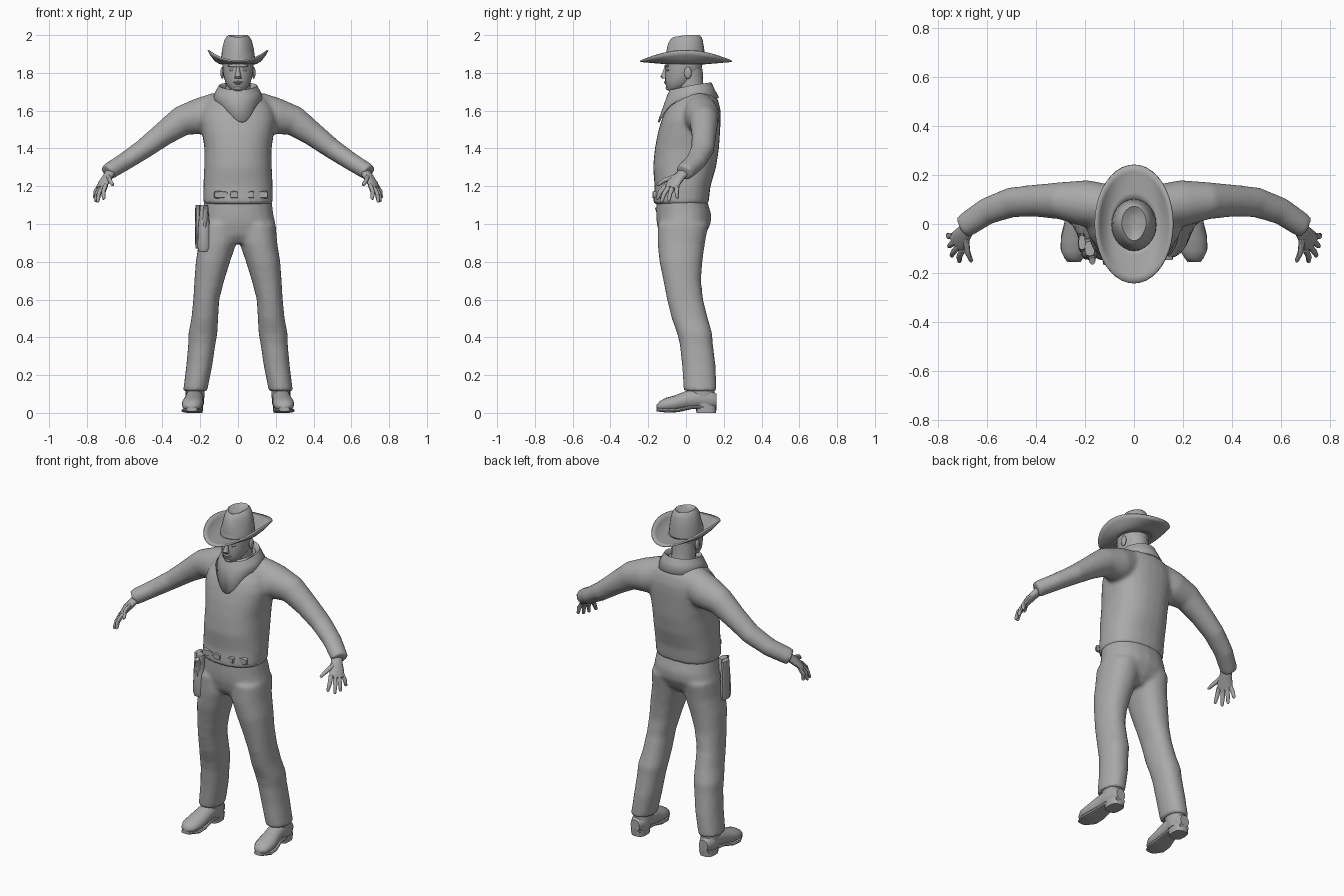
import bpy, bmesh, math
from mathutils import Vector

cube = bpy.data.objects.get("Cube")
if cube:
    bpy.data.objects.remove(cube, do_unlink=True)

grey = bpy.data.materials.new("plain_grey")
grey.use_nodes = True
grey.diffuse_color = (0.4, 0.4, 0.4, 1)
grey.node_tree.nodes["Principled BSDF"].inputs["Base Color"].default_value = (0.4, 0.4, 0.4, 1)


def bridge(bm, rings, caps=True):
    for lower, upper in zip(rings, rings[1:]):
        n = len(lower)
        for i in range(n):
            j = (i + 1) % n
            bm.faces.new((lower[i], lower[j], upper[j], upper[i]))
    if caps:
        bm.faces.new(rings[0][::-1])
        bm.faces.new(rings[-1])


def loft(bm, sections, ref=(1, 0, 0), axis=None, sides=20, power=1.0):
    """Closed tube through (x, y, z, radius along ref, other radius)."""
    centres = [Vector(s[:3]) for s in sections]
    rings = []
    for k, s in enumerate(sections):
        if axis:
            t = Vector(axis).normalized()
        else:
            t = (centres[min(k + 1, len(centres) - 1)] - centres[max(k - 1, 0)]).normalized()
        r = Vector(ref)
        a = (r - t * r.dot(t)).normalized()
        b = t.cross(a)
        ring = []
        for i in range(sides):
            ang = math.tau * i / sides
            c, d = math.cos(ang), math.sin(ang)
            c = math.copysign(abs(c) ** power, c)
            d = math.copysign(abs(d) ** power, d)
            ring.append(bm.verts.new(centres[k] + a * c * s[3] + b * d * s[4]))
        rings.append(ring)
    bridge(bm, rings)


def stack(bm, rows, x=0, side=1, **kw):
    """Upright loft from (z, centre y, half width, half depth) rows."""
    loft(bm, [(x * side, y, z, w, d) for z, y, w, d in rows], axis=(0, 0, 1), **kw)


def blob(bm, centre, size):
    made = bmesh.ops.create_uvsphere(bm, u_segments=12, v_segments=8, radius=1)["verts"]
    bmesh.ops.scale(bm, vec=size, verts=made)
    bmesh.ops.translate(bm, vec=centre, verts=made)


def finish(bm, name, voxel=0, subdivide=0):
    bmesh.ops.recalc_face_normals(bm, faces=bm.faces)
    mesh = bpy.data.meshes.new(name)
    bm.to_mesh(mesh)
    bm.free()
    mesh.materials.append(grey)
    ob = bpy.data.objects.new(name, mesh)
    bpy.context.collection.objects.link(ob)
    bpy.ops.object.select_all(action='DESELECT')
    ob.select_set(True)
    bpy.context.view_layer.objects.active = ob
    bpy.ops.object.shade_smooth_by_angle(angle=math.radians(45))
    if voxel:
        m = ob.modifiers.new("blend", 'REMESH')
        m.mode = 'VOXEL'
        m.voxel_size = voxel
        m.use_smooth_shade = True
        m = ob.modifiers.new("soften", 'SMOOTH')
        m.factor = 0.5
        m.iterations = 6
    if subdivide:
        ob.modifiers.new("round", 'SUBSURF').levels = subdivide
        ob.modifiers["round"].render_levels = subdivide
    return ob


# Shirt: trunk and both sleeves blended together
bm = bmesh.new()
stack(bm, [(1.105, -.028, .184, .147), (1.2, -.018, .184, .148), (1.3, -.008, .179, .167),
           (1.4, .005, .178, .17), (1.48, .015, .19, .165), (1.55, .027, .2, .157),
           (1.6, .037, .19, .147), (1.65, .05, .165, .122), (1.69, .05, .11, .1),
           (1.72, .045, .07, .08)], power=.85, sides=28)
for s in (1, -1):
    arm = [(.1, .07, 1.6, .09, .1), (.2, .085, 1.57, .095, .098), (.3, .095, 1.545, .076, .08),
           (.4, .095, 1.473, .066, .064), (.5, .088, 1.397, .062, .054),
           (.6, .052, 1.33, .056, .048), (.695, -.012, 1.272, .05, .045)]
    loft(bm, [(x * s, y, z, a, b) for x, y, z, a, b in arm], ref=(0, 1, 0))
finish(bm, "shirt", voxel=.012)

# Trousers: hips and both legs blended together
bm = bmesh.new()
stack(bm, [(1.15, -.025, .175, .13), (1.05, -.012, .188, .146), (1.0, -.012, .199, .143),
           (.94, -.02, .195, .12), (.9, -.025, .15, .085)], power=.9)
for s in (1, -1):
    leg = [(1.0, -.015, .1, .135, .1), (.9, -.025, .1, .126, .108), (.8, -.027, .091, .114, .133),
           (.7, -.02, .079, .1, .152), (.6, -.005, .069, .096, .168), (.5, .02, .071, .096, .176),
           (.42, .046, .077, .093, .186), (.36, .055, .072, .088, .192),
           (.25, .068, .069, .089, .205), (.115, .075, .064, .087, .227)]
    loft(bm, [(x * s, y, z, w, d) for z, y, w, d, x in leg], axis=(0, 0, 1), power=.9)
finish(bm, "trousers", voxel=.012)

for s, side in ((1, "left"), (-1, "right")):
    # Boot: shaft, rounded upper, sole and heel
    bm = bmesh.new()
    stack(bm, [(.04, .1, .045, .06), (.1, .085, .05, .068), (.16, .075, .05, .065)], x=.227, side=s)
    upper = [(.23, .162, .065, .03, .035), (.23, .13, .07, .045, .055), (.23, .06, .078, .048, .054),
             (.234, 0, .066, .05, .05), (.24, -.06, .05, .057, .042), (.243, -.11, .043, .054, .036),
             (.245, -.14, .036, .038, .025), (.245, -.155, .034, .015, .01)]
    loft(bm, [(x * s, y, z, a, b) for x, y, z, a, b in upper], axis=(0, 1, 0), sides=16)
    sole = [(.23, .16, .03, .03, .01), (.23, .1, .032, .044, .01), (.233, .03, .03, .044, .01),
            (.24, -.04, .015, .056, .011), (.243, -.1, .012, .057, .011), (.245, -.155, .018, .028, .01)]
    loft(bm, [(x * s, y, z, a, b) for x, y, z, a, b in sole], axis=(0, 1, 0), sides=12, power=.6)
    stack(bm, [(0, .107, .042, .052), (.04, .107, .045, .056)], x=.23, side=s, sides=16, power=.7)
    finish(bm, side + "_boot")

    # Hand: palm, four fingers and a thumb
    bm = bmesh.new()
    spread = (.038 * s, .06, 0)
    palm = [(.66, .01, 1.295, .03, .026), (.69, -.035, 1.25, .034, .022),
            (.708, -.062, 1.222, .043, .02), (.724, -.082, 1.192, .042, .013)]
    loft(bm, [(x * s, y, z, a, b) for x, y, z, a, b in palm], ref=spread, sides=12)
    index, little = Vector((.7, -.105, 1.205)), Vector((.735, -.047, 1.2))
    tips = [(.712, -.155, 1.13), (.745, -.132, 1.115), (.755, -.092, 1.118), (.76, -.045, 1.135)]
    fingers = [(index.lerp(little, i / 3), Vector(tip)) for i, tip in enumerate(tips)]
    fingers.append((Vector((.685, -.06, 1.25)), Vector((.662, -.155, 1.205))))
    for base, tip in fingers:
        bend = base.lerp(tip, .55) + Vector((.006, -.004, .006))
        pts = [(base, .013), (bend, .012), (base.lerp(tip, .92), .009), (tip, .004)]
        loft(bm, [(p.x * s, p.y, p.z, r, r) for p, r in pts], ref=spread, sides=8)
    finish(bm, side + "_hand")

# Head: skull and jaw, neck, nose, brow, lips, chin and ears
bm = bmesh.new()
stack(bm, [(1.705, -.062, .028, .03), (1.72, -.052, .048, .052), (1.75, -.032, .067, .078),
           (1.79, -.018, .078, .093), (1.83, -.012, .082, .097), (1.87, -.01, .084, .1),
           (1.92, -.01, .07, .08)], sides=24)
stack(bm, [(1.66, .035, .075, .075), (1.73, .022, .066, .07), (1.82, .01, .07, .078)], sides=20)
stack(bm, [(1.77, -.112, .019, .014), (1.78, -.116, .017, .02), (1.81, -.108, .01, .014),
           (1.835, -.104, .009, .01)], sides=10)
blob(bm, (0, -.1, 1.838), (.056, .014, .01))
blob(bm, (0, -.103, 1.75), (.026, .014, .007))
blob(bm, (0, -.098, 1.74), (.022, .012, .006))
blob(bm, (0, -.088, 1.72), (.025, .02, .014))
for s in (1, -1):
    blob(bm, (.083 * s, .01, 1.8), (.01, .02, .032))
    blob(bm, (.033 * s, -.095, 1.815), (.016, .01, .007))
finish(bm, "head")

# Hat crown with a pinched front and a crease on top
bm = bmesh.new()
stack(bm, [(1.845, -.003, .092, .105), (1.88, -.003, .09, .104), (1.93, -.004, .084, .1),
           (1.97, -.003, .074, .092), (1.99, 0, .062, .082), (2.0, .002, .05, .07),
           (1.988, .002, .03, .052), (1.98, .002, .01, .03)], sides=28)
for v in bm.verts:
    if v.co.z > 1.92 and v.co.y < 0:
        v.co.x *= 1 + 2.2 * v.co.y
        v.co.z += .15 * v.co.y
finish(bm, "hat_crown")

# Hat brim, long front to back with curled sides
bm = bmesh.new()
rings = []
for k in range(6):
    t = k / 5
    ring = []
    for i in range(40):
        a = math.tau * i / 40
        lift = .07 * t ** 2 * abs(math.cos(a)) ** 2 + .012 * t * abs(math.sin(a)) ** 3
        ring.append(bm.verts.new(((.085 + .072 * t) * math.cos(a),
                                  (.1 + .142 * t) * math.sin(a), 1.85 + lift)))
    rings.append(ring)
bridge(bm, rings, caps=False)
brim = finish(bm, "hat_brim")
m = brim.modifiers.new("thickness", 'SOLIDIFY')
m.thickness = .009
m.offset = 0

# Neckerchief: rolled collar falling to a point in front
bm = bmesh.new()
rings = []
for k, (rx, ry, z) in enumerate([(.07, .08, 1.69), (.082, .09, 1.725), (.1, .105, 1.735),
                                 (.118, .118, 1.705), (.138, .145, 1.655)]):
    ring = []
    for i in range(40):
        a = math.tau * i / 40
        front = max(0, -math.sin(a))
        drop = .115 * front ** 5 if k == 4 else .025 * front
        reach = ry + (.035 * front ** 3 if k == 4 else .012 * front)
        ring.append(bm.verts.new((rx * math.cos(a) + (.022 * front ** 4 if k == 4 else 0),
                                  .03 + reach * math.sin(a),
                                  z - drop + .015 * max(0, math.sin(a)))))
    rings.append(ring)
bridge(bm, rings, caps=False)
m = finish(bm, "neckerchief").modifiers.new("thickness", 'SOLIDIFY')
m.thickness = .01

# Belt buckle and loops showing at the shirt hem
bm = bmesh.new()
for x, w in ((-.09, .038), (-.02, .022), (.07, .016), (.13, .03)):
    y = -.028 - .147 * (1 - (abs(x) / .184) ** 2.35) ** .425
    loft(bm, [(x, y + .012, 1.155, w, .02), (x, y - .004, 1.155, w * .9, .016)],
         axis=(0, -1, 0), sides=12, power=.4)
finish(bm, "belt_fittings")

# Holster with a handgun grip, on the right hip
bm = bmesh.new()
stack(bm, [(.855, -.105, .03, .034), (.88, -.105, .036, .042), (.97, -.1, .034, .045),
           (1.05, -.1, .026, .04), (1.1, -.1, .02, .03)], x=-.18, sides=12, power=.7)
stack(bm, [(.87, -.075, .014, .035), (1.0, -.075, .016, .04), (1.1, -.075, .014, .03)],
      x=-.212, sides=10, power=.7)
loft(bm, [(-.178, -.11, 1.0, .022, .04), (-.172, -.135, 1.05, .014, .018),
          (-.17, -.15, 1.09, .013, .016)], sides=10)
finish(bm, "holster")
